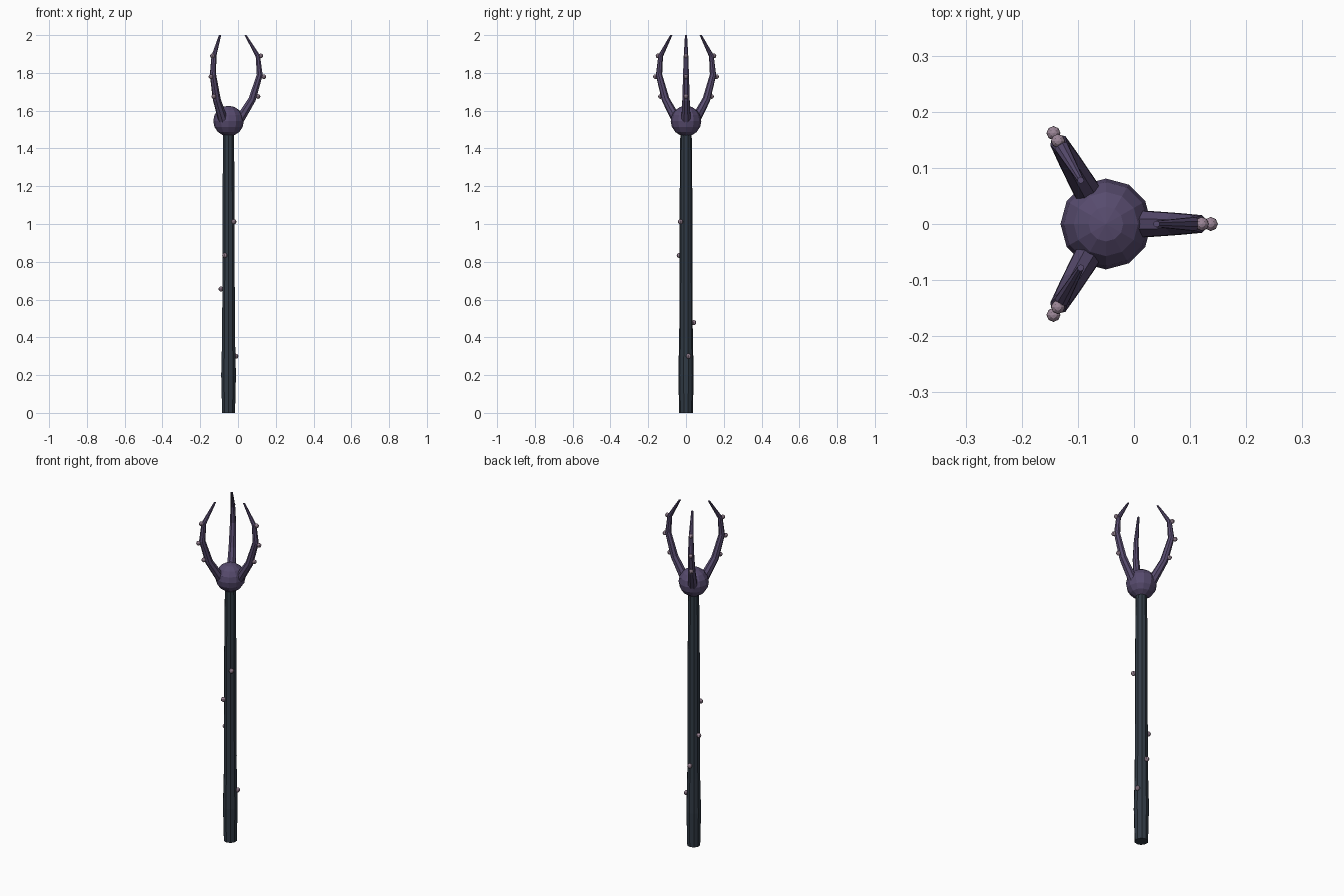
import bpy, bmesh, math
from mathutils import Vector, Matrix

if "Cube" in bpy.data.objects:
    bpy.data.objects.remove(bpy.data.objects["Cube"])

CX = -0.05  # shaft axis


def material(name, rgb):
    m = bpy.data.materials.new(name)
    m.diffuse_color = (*rgb, 1)
    m.use_nodes = True
    m.node_tree.nodes["Principled BSDF"].inputs["Base Color"].default_value = m.diffuse_color
    return m


DARK = material("dark_shaft", (0.03, 0.042, 0.058))
PURPLE = material("purple", (0.095, 0.07, 0.155))
PALE = material("pale_bead", (0.33, 0.24, 0.31))


def finish(bm, name, mat):
    bmesh.ops.recalc_face_normals(bm, faces=bm.faces)
    me = bpy.data.meshes.new(name)
    bm.to_mesh(me)
    bm.free()
    me.materials.append(mat)
    ob = bpy.data.objects.new(name, me)
    bpy.context.collection.objects.link(ob)
    return ob


def tube(name, points, sides, mat, turn=0.0):
    """Tapered tube through (r, z, radius) points in the plane at angle turn."""
    bm = bmesh.new()
    out = Vector((math.cos(turn), math.sin(turn), 0))
    side = Vector((-math.sin(turn), math.cos(turn), 0))
    path = [Vector((CX, 0, z)) + out * r for r, z, _ in points]
    rings = []
    for i, p in enumerate(path):
        t = (path[min(i + 1, len(path) - 1)] - path[max(i - 1, 0)]).normalized()
        if i == len(path) - 1:
            t = Vector((0, 0, 1))  # flat top
        n = side.cross(t)
        rings.append([bm.verts.new(p + points[i][2] * (math.cos(a) * n + math.sin(a) * side))
                      for a in (math.tau * (k + 0.5) / sides for k in range(sides))])
    for a, b in zip(rings, rings[1:]):
        for k in range(sides):
            j = (k + 1) % sides
            bm.faces.new((a[k], a[j], b[j], b[k]))
    bm.faces.new(rings[0])
    bm.faces.new(rings[-1])
    return finish(bm, name, mat)


def bead(name, r, z, turn, size):
    bm = bmesh.new()
    loc = Vector((CX + r * math.cos(turn), r * math.sin(turn), z))
    bmesh.ops.create_uvsphere(bm, u_segments=8, v_segments=6, radius=size,
                              matrix=Matrix.Translation(loc))
    return finish(bm, name, PALE)


# Shaft, slightly swollen near the foot
tube("shaft", [(0, 0, 0.036), (0, 0.2, 0.041), (0, 0.4, 0.036), (0, 0.75, 0.034),
               (0, 1.1, 0.034), (0, 1.5, 0.030)], 10, DARK)

# Head ball
bm = bmesh.new()
bmesh.ops.create_uvsphere(bm, u_segments=12, v_segments=8, radius=0.081,
                          matrix=Matrix.Translation((CX, 0, 1.545)))
finish(bm, "head_ball", PURPLE)

# Three curved prongs with beads along their outer side
PRONG = [(0.045, 1.53, 0.027), (0.125, 1.66, 0.021), (0.165, 1.79, 0.017),
         (0.155, 1.89, 0.013), (0.09, 2.0, 0.006)]
BEADS = [(0.156, 1.675), (0.187, 1.78), (0.171, 1.89)]
for i in range(3):
    turn = math.tau * i / 3
    tube(f"prong_{i + 1}", PRONG, 8, PURPLE, turn)
    for j, (r, z) in enumerate(BEADS):
        bead(f"prong_{i + 1}_bead_{j + 1}", r, z, turn, 0.0125)

# Beads spiralling up the shaft
for i in range(5):
    bead(f"shaft_bead_{i + 1}", 0.041, 0.3 + 0.178 * i, math.radians(20 + 73.5 * i), 0.0135)
